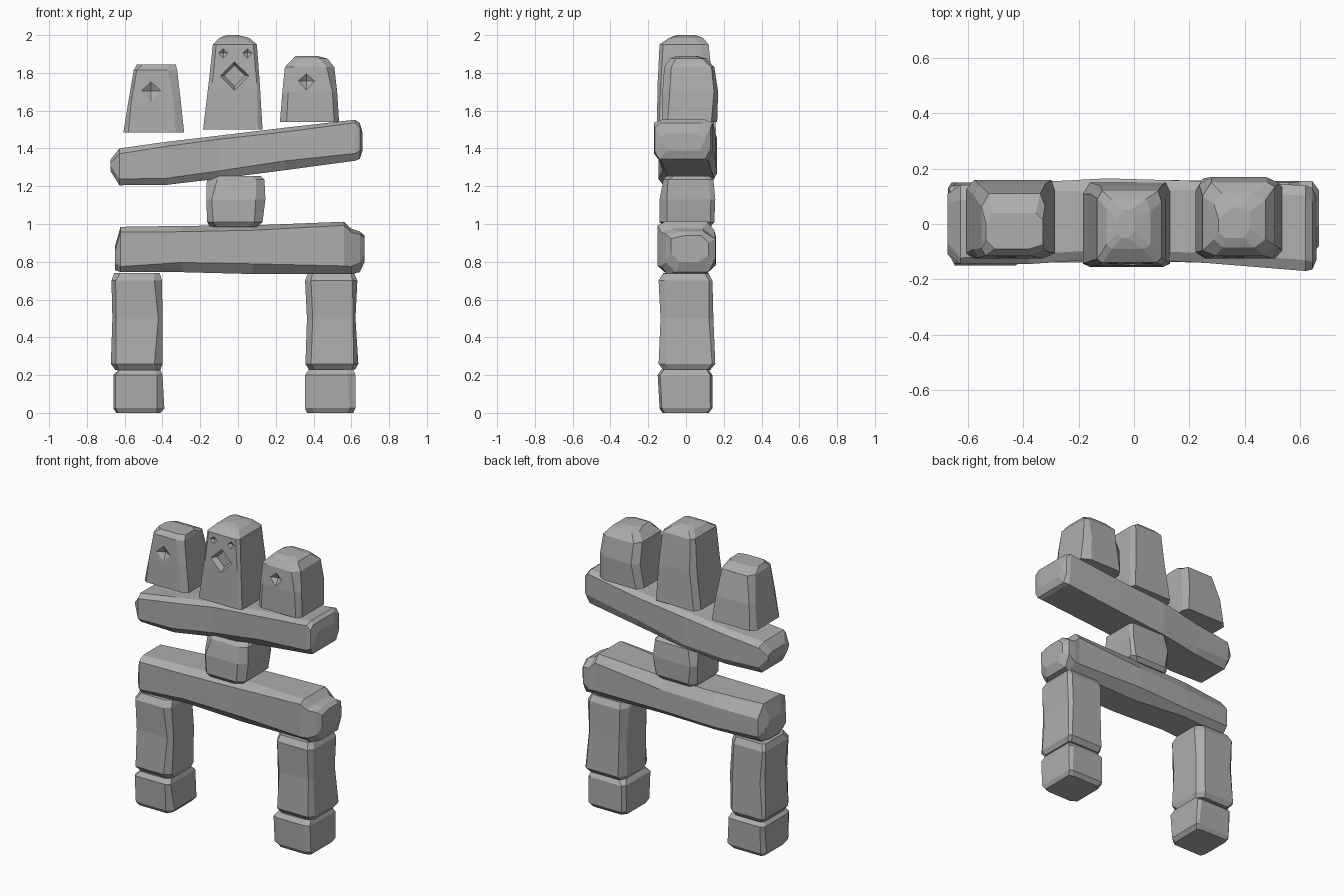
import bpy, bmesh, math, random
from mathutils import Vector, Matrix

stone_mat = bpy.data.materials.new("grey stone")
stone_mat.diffuse_color = (0.42, 0.42, 0.42, 1)


def stone(name, axis, stations, chamfer, seed):
    """Rough hewn block: chamfered sections (t, a0, a1, b0, b1) lofted along x or z."""
    rng = random.Random(seed)
    base = [chamfer * rng.uniform(0.35, 1.0) for _ in range(8)]
    bm = bmesh.new()
    rings = []
    for t, a0, a1, b0, b1 in stations:
        c = [k * rng.uniform(0.6, 1.3) for k in base]
        pts = [(a0 + c[0], b0), (a1 - c[1], b0), (a1, b0 + c[2]), (a1, b1 - c[3]),
               (a1 - c[4], b1), (a0 + c[5], b1), (a0, b1 - c[6]), (a0, b0 + c[7])]
        rings.append([bm.verts.new((a, b, t) if axis == 'z' else (t, a, b)) for a, b in pts])
    for r, s in zip(rings, rings[1:]):
        for i in range(8):
            j = (i + 1) % 8
            bm.faces.new((r[i], r[j], s[j], s[i]))
    bm.faces.new(rings[0][::-1])
    bm.faces.new(rings[-1])
    bmesh.ops.recalc_face_normals(bm, faces=bm.faces)
    return finish(name, bm)


def finish(name, bm):
    me = bpy.data.meshes.new(name)
    bm.to_mesh(me)
    bm.free()
    me.materials.append(stone_mat)
    ob = bpy.data.objects.new(name, me)
    bpy.context.collection.objects.link(ob)
    return ob


def carve(target, name, x, y, z, r, r_in, depth):
    """Diamond pit cut into the front of a head, y being the front surface."""
    bm = bmesh.new()
    slope = (r - r_in) / depth
    bmesh.ops.create_cone(bm, cap_ends=True, segments=4, radius1=r + slope * 0.04,
                          radius2=max(r_in, 0.001), depth=depth + 0.04)
    # the cone axis is turned to point into the stone
    bm.transform(Matrix.Translation((x, y + (depth - 0.04) / 2, z)) @
                 Matrix.Rotation(-math.pi / 2, 4, 'X'))
    cutter = finish(name, bm)
    cutter.hide_render = True
    cutter.hide_viewport = True
    mod = target.modifiers.new(name, 'BOOLEAN')
    mod.operation = 'DIFFERENCE'
    mod.solver = 'EXACT'
    mod.object = cutter


# feet
stone("left_foot", 'z', [(0, -.645, -.41, -.125, .12), (.025, -.66, -.39, -.14, .135),
      (.2, -.66, -.40, -.15, .14), (.228, -.635, -.41, -.13, .11)], .035, 1)
stone("right_foot", 'z', [(0, .365, .61, -.125, .12), (.025, .355, .622, -.14, .14),
      (.2, .355, .622, -.15, .14), (.23, .375, .61, -.13, .12)], .035, 2)

# legs
stone("left_leg", 'z', [(.228, -.65, -.41, -.12, .13), (.26, -.673, -.40, -.145, .15),
      (.5, -.665, -.40, -.135, .145), (.7, -.67, -.402, -.145, .14),
      (.74, -.655, -.415, -.12, .12)], .05, 3)
stone("right_leg", 'z', [(.23, .375, .62, -.12, .13), (.26, .357, .637, -.145, .155),
      (.5, .365, .622, -.135, .145), (.7, .355, .632, -.145, .14),
      (.738, .37, .615, -.12, .12)], .05, 4)

# lower lintel
stone("lower_beam", 'x', [(-.652, -.11, .10, .755, .88), (-.622, -.145, .14, .745, .985),
      (-.3, -.14, .155, .745, .99), (.08, -.135, .16, .735, .993), (.56, -.15, .15, .735, 1.012),
      (.6, -.13, .155, .735, .975), (.645, -.105, .155, .745, .96),
      (.67, -.08, .12, .80, .94)], .065, 5)

# neck block
stone("neck", 'z', [(.985, -.15, .10, -.12, .13), (1.01, -.163, .13, -.14, .15),
      (1.13, -.168, .145, -.14, .155), (1.235, -.165, .14, -.12, .145),
      (1.255, -.145, .12, -.10, .12)], .05, 6)

# tilted upper lintel
stone("upper_beam", 'x', [(-.675, -.11, .11, 1.28, 1.34), (-.628, -.145, .14, 1.205, 1.40),
      (-.38, -.145, .15, 1.207, 1.435), (-.1, -.125, .165, 1.24, 1.468),
      (.25, -.14, .155, 1.285, 1.51), (.62, -.17, .14, 1.335, 1.552),
      (.645, -.165, .13, 1.345, 1.535), (.66, -.13, .10, 1.39, 1.48)], .06, 7)

# three standing heads
left_head = stone("left_head", 'z', [(1.485, -.607, -.285, -.125, .16),
      (1.65, -.58, -.303, -.122, .145), (1.815, -.552, -.322, -.115, .11),
      (1.845, -.535, -.33, -.09, .04)], .05, 8)
middle_head = stone("middle_head", 'z', [(1.5, -.185, .13, -.155, .15),
      (1.75, -.155, .115, -.15, .14), (1.95, -.133, .10, -.14, .12),
      (1.985, -.10, .06, -.09, .09), (2.0, -.06, .0, -.05, .05)], .04, 9)
right_head = stone("right_head", 'z', [(1.54, .222, .535, -.125, .165),
      (1.7, .235, .525, -.125, .17), (1.83, .248, .51, -.115, .15),
      (1.875, .29, .475, -.085, .11), (1.89, .305, .42, -.05, .06)], .05, 10)

# carved beak and eyes
carve(middle_head, "beak_cutter", -.018, -.15, 1.785, .077, .055, .035)
for i, x in enumerate((-.078, .05)):
    carve(middle_head, f"eye_cutter_{i}", x, -.143, 1.905, .026, .001, .015)
carve(left_head, "left_eye_cutter", -.46, -.12, 1.705, .052, .001, .025)
carve(right_head, "right_eye_cutter", .362, -.122, 1.758, .045, .001, .025)
